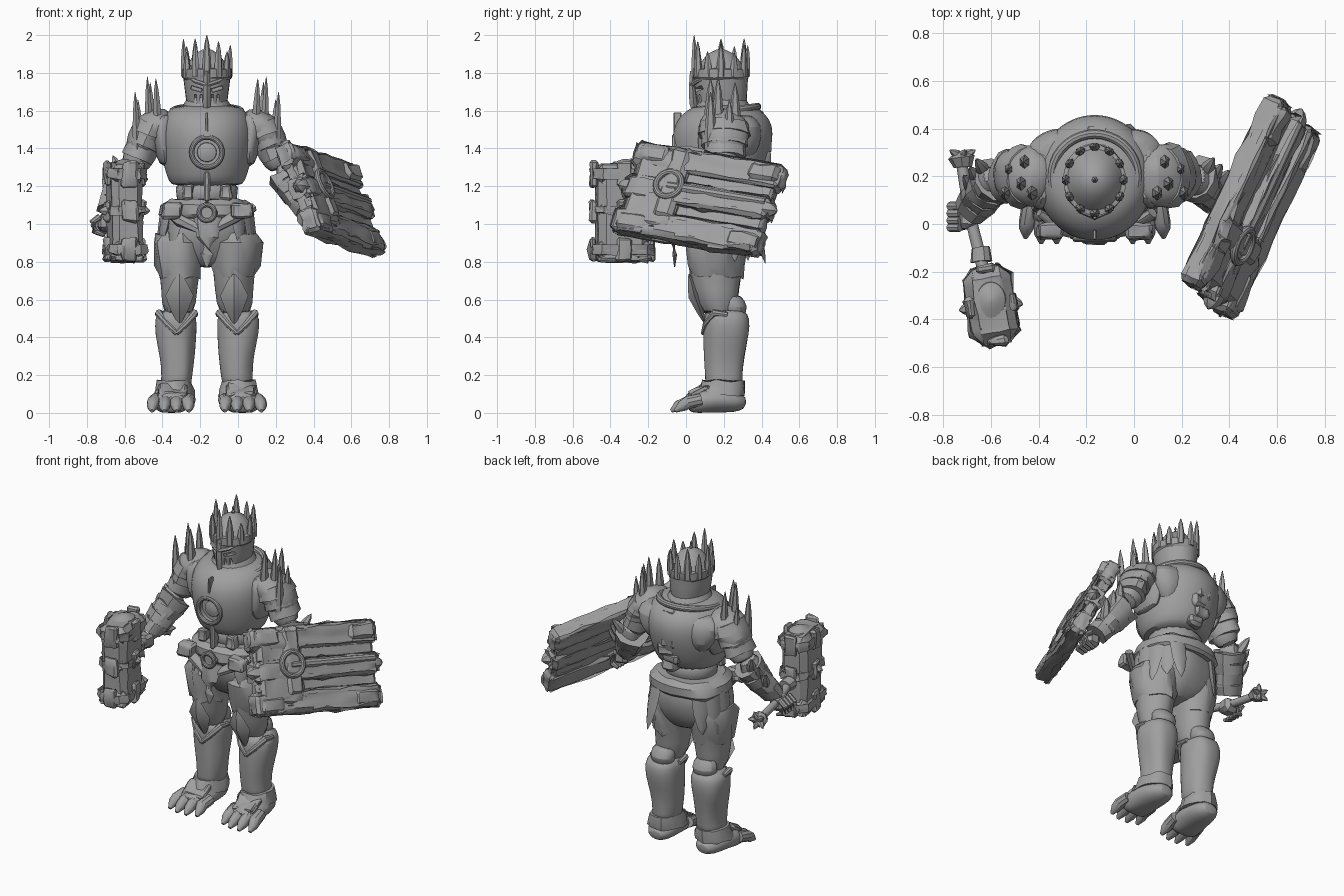
import bpy, bmesh, math, random
from mathutils import Vector, Matrix, Quaternion, noise

random.seed(4)
if bpy.data.objects.get("Cube"):
    bpy.data.objects.remove(bpy.data.objects["Cube"])

CX = -0.165  # body centre line
SIDES = (("right", -1), ("left", 1))
GREY = (0.35, 0.35, 0.35, 1)
stone = bpy.data.materials.new("stone_grey")
stone.use_nodes = True
stone.diffuse_color = GREY
stone.node_tree.nodes["Principled BSDF"].inputs["Base Color"].default_value = GREY
parts = []


def make(name, bm, rough=0.0, sub=0, freq=14):
    bmesh.ops.recalc_face_normals(bm, faces=bm.faces)
    bm.normal_update()
    shifts = [v.normal * noise.noise(v.co * freq) * rough for v in bm.verts]
    for v, shift in zip(bm.verts, shifts):
        v.co += shift
        v.co.z = max(v.co.z, 0)
    mesh = bpy.data.meshes.new(name)
    bm.to_mesh(mesh)
    bm.free()
    mesh.materials.append(stone)
    obj = bpy.data.objects.new(name, mesh)
    bpy.context.collection.objects.link(obj)
    if sub:
        obj.modifiers.new("smooth", "SUBSURF").levels = sub
        obj.modifiers["smooth"].render_levels = sub
    parts.append(obj)
    return obj


def skin(name, rings, n=20, square=1.0, rough=0.0, sub=0):
    """Skin a closed shape over rings of (centre, rx, ry, rotation)."""
    bm = bmesh.new()
    bend = lambda t: math.copysign(abs(t) ** square, t)
    loops = []
    for centre, rx, ry, rot in rings:
        angles = [math.tau * i / n for i in range(n)]
        loops.append([bm.verts.new(Vector(centre) + rot @ Vector(
            (rx * bend(math.cos(a)), ry * bend(math.sin(a)), 0))) for a in angles])
    for lo, hi in zip(loops, loops[1:]):
        for i in range(n):
            bm.faces.new((lo[i], lo[i - 1], hi[i - 1], hi[i]))
    bm.faces.new(loops[0])
    bm.faces.new(loops[-1])
    return make(name, bm, rough, sub)


def loft(name, rings, **opts):
    """Horizontal rings given as (x, y, z, rx, ry)."""
    return skin(name, [((x, y, z), rx, ry, Quaternion()) for x, y, z, rx, ry in rings], **opts)


def tube(name, points, radii, flat=1.0, **opts):
    """Round or flattened limb along a path."""
    pts = [Vector(p) for p in points]
    rings = []
    for i, p in enumerate(pts):
        d = pts[min(i + 1, len(pts) - 1)] - pts[max(i - 1, 0)]
        rings.append((p, radii[i], radii[i] * flat, d.to_track_quat("Z", "Y")))
    return skin(name, rings, **opts)


def spike(name, base, tip, r, flat=1.0, n=6):
    a, b = Vector(base), Vector(tip)
    return tube(name, [a, a.lerp(b, 0.45), a.lerp(b, 0.8), b], [r, r * 0.9, r * 0.52, 0.002], flat, n=n)


def box(name, frame, at, size, bevel=0.012, rough=0.0, cuts=0):
    """Bevelled block, placed at a point in a local frame."""
    bm = bmesh.new()
    bmesh.ops.create_cube(bm, size=1, matrix=Matrix.Diagonal((*size, 1)))
    if cuts:
        bmesh.ops.subdivide_edges(bm, edges=bm.edges, cuts=cuts, use_grid_fill=True)
    sharp = [e for e in bm.edges if e.calc_face_angle(0) > 1]
    bmesh.ops.bevel(bm, geom=sharp, offset=bevel, segments=1, affect="EDGES")
    bm.transform(frame @ Matrix.Translation(at))
    return make(name, bm, rough)


def ring(name, frame, at, r, thick):
    bpy.ops.mesh.primitive_torus_add(major_radius=r, minor_radius=thick, major_segments=36, minor_segments=10)
    obj = bpy.context.object
    obj.name = name
    obj.data.transform(frame @ Matrix.Translation(at))
    obj.data.materials.append(stone)
    parts.append(obj)


def carve(target, cutter):
    """Cut a recess and throw the cutter away."""
    mod = target.modifiers.new("recess", "BOOLEAN")
    mod.operation, mod.solver, mod.object = "DIFFERENCE", "EXACT", cutter
    bpy.context.view_layer.objects.active = target
    for m in list(target.modifiers):
        bpy.ops.object.modifier_apply(modifier=m.name)
    parts.remove(cutter)
    bpy.data.objects.remove(cutter)


BODY = Matrix.Translation((CX, 0, 0))
FACING = BODY @ Matrix.Rotation(math.pi / 2, 4, "X")  # local z points to the front

# Torso, waist and pelvis
torso = [(1.2, .17, .18, .16), (1.22, .18, .2, .2), (1.3, .185, .228, .235), (1.4, .19, .245, .262),
         (1.48, .195, .25, .268), (1.55, .2, .24, .25), (1.6, .2, .205, .2), (1.635, .2, .15, .14)]
chest = loft("chest_armour", [(CX, y, z, rx, ry) for z, y, rx, ry in torso], n=32, sub=1)
carve(chest, tube("chest_cutter", [(CX, -.2, 1.38), (CX, -.02, 1.38)], [.078, .078], n=32))
ring("chest_ring", FACING, (0, 1.38, .062), .08, .014)
tube("chest_core", [(CX, 0, 1.38), (CX, -.035, 1.38), (CX, -.045, 1.38)], [.055, .05, .02])
loft("waist", [(CX, .18, 1.08, .17, .15), (CX, .18, 1.15, .155, .145), (CX, .18, 1.24, .19, .18)], sub=1)
loft("pelvis", [(CX, .18, .77, .07, .08), (CX, .18, .83, .2, .14), (CX, .18, .92, .25, .18),
                (CX, .18, 1.02, .245, .19), (CX, .18, 1.12, .18, .16)], n=28, sub=1, rough=.02)
loft("belt", [(CX, .18, 1.03, .23, .2), (CX, .18, 1.05, .25, .215), (CX, .18, 1.1, .245, .21),
              (CX, .18, 1.13, .2, .18)], n=28, square=.85, rough=.015)
ring("gorget", Matrix.Translation((CX, .2, 1.595)) @ Matrix.Rotation(.15, 4, "X"), (0, 0, 0), .18, .02)
loft("neck", [(CX, .2, 1.56, .16, .17), (CX, .195, 1.64, .12, .135), (CX, .19, 1.67, .1, .12)])
box("chest_seam", BODY, (0, -.045, 1.53), (.014, .04, .12), .003)
box("belly_seam", BODY, (0, -.01, 1.2), (.03, .06, .16), .008, .01, 2)
for i in range(7):
    box("spine_plate", BODY, (.012 * (-1) ** i, .415 - .005 * (i - 3) ** 2, 1.24 + .055 * i),
        (.1, .07, .07), .015, .02, 2)
for name, s in SIDES:
    X = lambda d: CX + s * d
    loft(name + "_back_plate", [(X(.14), .3, 1.34, .06, .05), (X(.14), .315, 1.42, .12, .09),
                                (X(.15), .31, 1.52, .14, .095), (X(.15), .28, 1.585, .1, .08)], sub=1, rough=.015)
    loft(name + "_chest_side", [(X(.22), .19, 1.3, .03, .1), (X(.23), .19, 1.4, .05, .13),
                                (X(.24), .2, 1.52, .07, .14), (X(.22), .2, 1.59, .06, .11)], sub=1, rough=.01)

# Belt buckle, flaps and ragged cloth
ring("buckle_ring", FACING, (0, 1.06, .07), .042, .013)
box("buckle_boss", FACING @ Matrix.Translation((0, 1.06, .05)) @ Matrix.Rotation(math.pi / 4, 4, "Z"),
    (0, 0, 0), (.09, .09, .03))
tube("front_cloth", [(CX, -.04, 1.03), (CX, -.07, .93), (CX, -.06, .84), (CX, -.06, .775)],
     [.07, .055, .035, .004], .35, n=8, rough=.015)
for name, s in SIDES:
    box(name + "_belt_flap", BODY, (s * .185, -.03, 1.07), (.11, .07, .08), .012, .02, 2)
    tube(name + "_belt_sash", [(CX + s * .24, .05, 1.09), (CX + s * .14, -.02, 1.03), (CX + s * .03, -.045, .97)],
         [.025, .03, .025], n=8, rough=.025)
    box(name + "_waist_clasp", BODY, (s * .1, .03, 1.17), (.06, .06, .08), .01, .015, 2)
for i in range(16):
    a = math.tau * i / 16
    x, y = math.cos(a), math.sin(a)
    if abs(x) > .55:
        spike("hip_tatter", (CX + .23 * x, .18 + .185 * y, 1.06),
              (CX + .262 * x, .18 + .21 * y, random.uniform(.79, .9)), .06, .35)
spike("back_strip", (CX + .13, .36, 1.05), (CX + .15, .42, .79), .05, .35)

# Helmet with visor slits
helmet = loft("helmet", [(CX, .19, 1.57, .085, .115), (CX, .19, 1.62, .105, .13), (CX, .185, 1.72, .118, .14),
                         (CX, .185, 1.8, .128, .145), (CX, .185, 1.85, .1, .11), (CX, .185, 1.9, .065, .07),
                         (CX, .185, 1.925, .02, .02)], n=28)
for name, s in SIDES:
    tilt = Matrix.Rotation(s * -.3, 4, "Y")
    carve(helmet, box("eye_cutter", BODY @ Matrix.Translation((s * .055, .06, 1.715)) @ tilt,
                      (0, 0, 0), (.06, .1, .02), .002))
    for dx in (.03, .06):
        carve(helmet, box("slit_cutter", BODY, (s * dx, .06, 1.65), (.011, .09, .07), .002))
    tube(name + "_brow", [(CX, .03, 1.735), (CX + s * .06, .055, 1.755), (CX + s * .115, .13, 1.79)],
         [.012, .012, .008], n=6)
    tube(name + "_cheek_rim", [(CX, .045, 1.56), (CX + s * .06, .085, 1.59), (CX + s * .1, .17, 1.6)],
         [.015, .014, .012], n=6)
tube("nose_guard", [(CX, .035, 1.81), (CX, .035, 1.72), (CX, .04, 1.64), (CX, .06, 1.54)],
     [.014, .02, .022, .006], n=4)

# Crown
loft("crown_band", [(CX, .185, 1.765, .122, .142), (CX, .185, 1.775, .132, .149), (CX, .185, 1.82, .132, .148),
                    (CX, .185, 1.825, .11, .12)], n=28, rough=.006)
for i in range(12):
    a = math.tau * i / 12 - math.pi / 2
    x, y = math.cos(a), math.sin(a)
    top = 2 if i == 0 else (1.96 if i % 2 else 1.92) + random.uniform(-.02, .03)
    spike("crown_spike", (CX + .12 * x, .185 + .138 * y, 1.78), (CX + .124 * x, .185 + .142 * y, top), .024, .8)
spike("helmet_finial", (CX, .185, 1.9), (CX, .185, 1.97), .015)

# Shoulders, arms and hands
for name, s in SIDES:
    X = lambda d: CX + s * d
    tube(name + "_pauldron", [(X(.18), .2, 1.53), (X(.24), .2, 1.53), (X(.3), .2, 1.5), (X(.345), .2, 1.43),
                              (X(.365), .2, 1.37)], [.09, .13, .132, .118, .095], .76, sub=1, rough=.02)
    for j in range(3):
        tube(name + "_shoulder_lame", [(X(.285 + .03 * j), .2, 1.53 - .06 * j), (X(.31 + .03 * j), .2, 1.47 - .06 * j)],
             [.122 - .006 * j, .137 - .012 * j], .74, n=14, rough=.015)
    for dx, y, low, top in ((.27, .13, 1.48, 1.77), (.315, .17, 1.42, 1.78), (.38, .13, 1.36, 1.7),
                            (.3, .26, 1.42, 1.75), (.365, .23, 1.36, 1.66)):
        spike(name + "_shoulder_spike", (X(dx - .012), y, low), (X(dx), y, top), .034, .75)
    hand = Vector((-.7, .03, 1.01)) if s < 0 else Vector((.4, .07, 1.03))
    elbow = Vector((X(.405), .2, 1.29))
    wrist = elbow.lerp(hand, .8)
    tube(name + "_upper_arm", [(X(.3), .2, 1.48), (X(.345), .2, 1.38), elbow], [.085, .085, .075], sub=1, rough=.015)
    tube(name + "_forearm", [elbow + Vector((0, .01, .05)), elbow.lerp(hand, .3), wrist], [.06, .085, .06],
         sub=1, rough=.03)
    for j in range(4):
        near = elbow.lerp(hand, .08 + .18 * j)
        tube(name + "_bracer", [near, elbow.lerp(hand, .26 + .18 * j)], [.1 - .008 * j, .09 - .008 * j],
             n=11, rough=.035)
    for j in range(3):
        p = elbow.lerp(hand, .1 + .2 * j) + Vector((s * .04, .03, 0))
        spike(name + "_bracer_spike", p, p + Vector((s * .04, .06, .1)), .03)
    box(name + "_palm", Matrix.Translation(hand), (0, 0, 0), (.09, .1, .09), .02, .015, 2)
    for j in range(4):
        p = hand + Vector((s * .03, .045 - .03 * j, .03))
        tube(name + "_finger", [p, p + Vector((s * .04, 0, -.03)), p + Vector((s * .025, 0, -.08)),
                                p + Vector((-s * .02, 0, -.1))], [.018, .019, .017, .01], n=8)

# Legs
for name, s in SIDES:
    X = lambda d: CX + s * d
    loft(name + "_thigh", [(X(.13), .18, 1.0, .12, .15), (X(.142), .17, .9, .13, .155), (X(.14), .165, .78, .115, .14),
                           (X(.145), .155, .66, .095, .12), (X(.15), .18, .5, .09, .1)], sub=1, rough=.015)
    loft(name + "_thigh_plate", [(X(.145), .16, .72, .106, .133), (X(.147), .16, .78, .12, .143),
                                 (X(.15), .165, .9, .135, .155), (X(.15), .17, .94, .115, .14)], n=18, rough=.03)
    loft(name + "_greave", [(X(.17), .2, .11, .085, .1), (X(.155), .2, .19, .083, .097), (X(.155), .2, .3, .092, .108),
                            (X(.165), .215, .42, .112, .122), (X(.165), .215, .5, .112, .125),
                            (X(.16), .21, .55, .095, .105)], n=24, square=.9, sub=1, rough=.012)
    tube(name + "_knee_plate", [(X(.145), .015, .735), (X(.145), .025, .7), (X(.145), .045, .62), (X(.145), .075, .54),
                                (X(.145), .1, .47)], [.006, .035, .075, .045, .006], .45, n=4)
    for t in (-1, 1):
        tube(name + "_greave_rim", [(X(.16), .09, .42), (X(.16 + t * .05), .105, .47), (X(.16 + t * .095), .15, .53),
                                    (X(.16 + t * .1), .22, .52)], [.012, .017, .02, .014], n=8)
    loft(name + "_knee_back", [(X(.15), .25, .5, .07, .06), (X(.15), .26, .56, .085, .07),
                               (X(.15), .24, .63, .07, .05)], n=12, sub=1, rough=.015)
    loft(name + "_ankle_cuff", [(X(.175), .18, .09, .11, .13), (X(.172), .19, .12, .105, .125),
                                (X(.168), .2, .17, .092, .11)], n=16, rough=.02)
    tube(name + "_foot", [(X(.17), .32, .05), (X(.17), .27, .06), (X(.18), .15, .075), (X(.19), .05, .055),
                          (X(.19), 0, .035)], [.04, .085, .105, .1, .08], .7, sub=1)
    box(name + "_instep_plate", Matrix.Translation((X(.18), .07, .115)) @ Matrix.Rotation(.5, 4, "X"),
        (0, 0, 0), (.15, .12, .035), .012, .02, 3)
    for j in range(4):
        d = .192 + .06 * (j - 1.5)
        tip = -.09 + .022 * abs(j - 1.5)
        tube(name + "_toe", [(X(d - .01), .08, .07), (X(d), .01, .055), (X(d + .004 * (j - 1.5)), tip + .035, .035),
                             (X(d + .005 * (j - 1.5)), tip, .01)], [.034, .036, .03, .01], n=10)

# Hammer
HEAD = Matrix.Translation((-.6, -.34, 0)) @ Matrix.Rotation(.16, 4, "Z")
tube("hammer_shaft", [(-.73, .3, .99), (-.69, .04, 1.01), (-.63, -.2, 1.05)], [.024, .024, .026], n=12)
tube("hammer_collar", [(-.645, -.1, 1.035), (-.64, -.16, 1.04)], [.04, .048], n=10, rough=.01)
tube("pommel", [(-.72, .24, .99), (-.725, .28, .99), (-.73, .31, .99)], [.035, .055, .03], n=8, rough=.02)
for i in range(5):
    a = math.tau * i / 5
    spike("pommel_stud", (-.725, .28, .99), (-.725 + .06 * math.cos(a), .31, .99 + .06 * math.sin(a)), .022)
box("hammer_core", HEAD, (0, 0, 1.06), (.165, .27, .46), .04, .012, 4)
for z, w, d, h in ((1.265, .2, .32, .1), (1.07, .185, .31, .08), (.865, .2, .33, .09)):
    box("hammer_band", HEAD, (0, 0, z), (w, d, h), .045, .025, 4)
    for x in (-1, 1):
        box("hammer_stud", HEAD, (x * .092, 0, z), (.03, .08, h + .03), .01, .02, 1)
    for y in (-1, 1):
        box("hammer_end_stud", HEAD, (0, y * .155, z), (.08, .035, h + .035), .01, .02, 1)
box("hammer_foot", HEAD, (0, 0, .82), (.17, .28, .04), .015, .02, 3)
loft("hammer_cap", [(-.6, -.32, 1.28, .07, .09), (-.6, -.32, 1.32, .06, .075), (-.6, -.32, 1.335, .035, .04),
                    (-.6, -.32, 1.345, .01, .01)])
for x in (-1, 1):
    p = HEAD @ Vector((x * .08, 0, 1.07))
    spike("hammer_spike", p, p + Vector((x * .055, -.01, 0)), .03)

# Shield: local x runs along its length, y up, z outwards
u = Vector((.37, .79, -.13)).normalized()
n = u.cross(Vector((-.18, .14, .48))).normalized()
SHIELD = Matrix((u, n.cross(u), n)).transposed().to_4x4()
SHIELD.translation = (.49, .07, 1.13)
box("shield_backing", SHIELD, (0, 0, -.005), (.82, .46, .06), .015, .015, 9)
for y in (-.19, .19):
    box("shield_plank", SHIELD, (0, y, 0), (.87, .14, .095), .025, .025, 8)
    for x in (-.32, .33):
        box("shield_slab", SHIELD, (x, y * 1.05, .02), (.18, .11, .08), .025, .02, 3)
box("shield_middle_plank", SHIELD, (0, 0, .005), (.86, .13, .105), .03, .025, 8)
box("shield_front_slab", SHIELD, (-.24, 0, .01), (.3, .42, .08), .025, .02, 5)
box("shield_strap", SHIELD, (-.16, .05, .005), (.12, .41, .12), .025, .015, 4)
ring("shield_boss_ring", SHIELD, (-.17, .035, .06), .072, .017)
tube("shield_boss_bar", [SHIELD @ Vector((x, .03, .05)) for x in (-.18, 0, .4)], [.022, .028, .02], n=8, rough=.01)
for x in (-1, 1):
    spike("shield_point", SHIELD @ Vector((x * .4, 0, .02)), SHIELD @ Vector((x * .47, 0, .02)), .045)

# Smooth shading that keeps hard edges
bpy.ops.object.select_all(action="DESELECT")
for obj in parts:
    obj.select_set(True)
bpy.context.view_layer.objects.active = parts[0]
bpy.ops.object.shade_smooth_by_angle(angle=math.radians(35))
